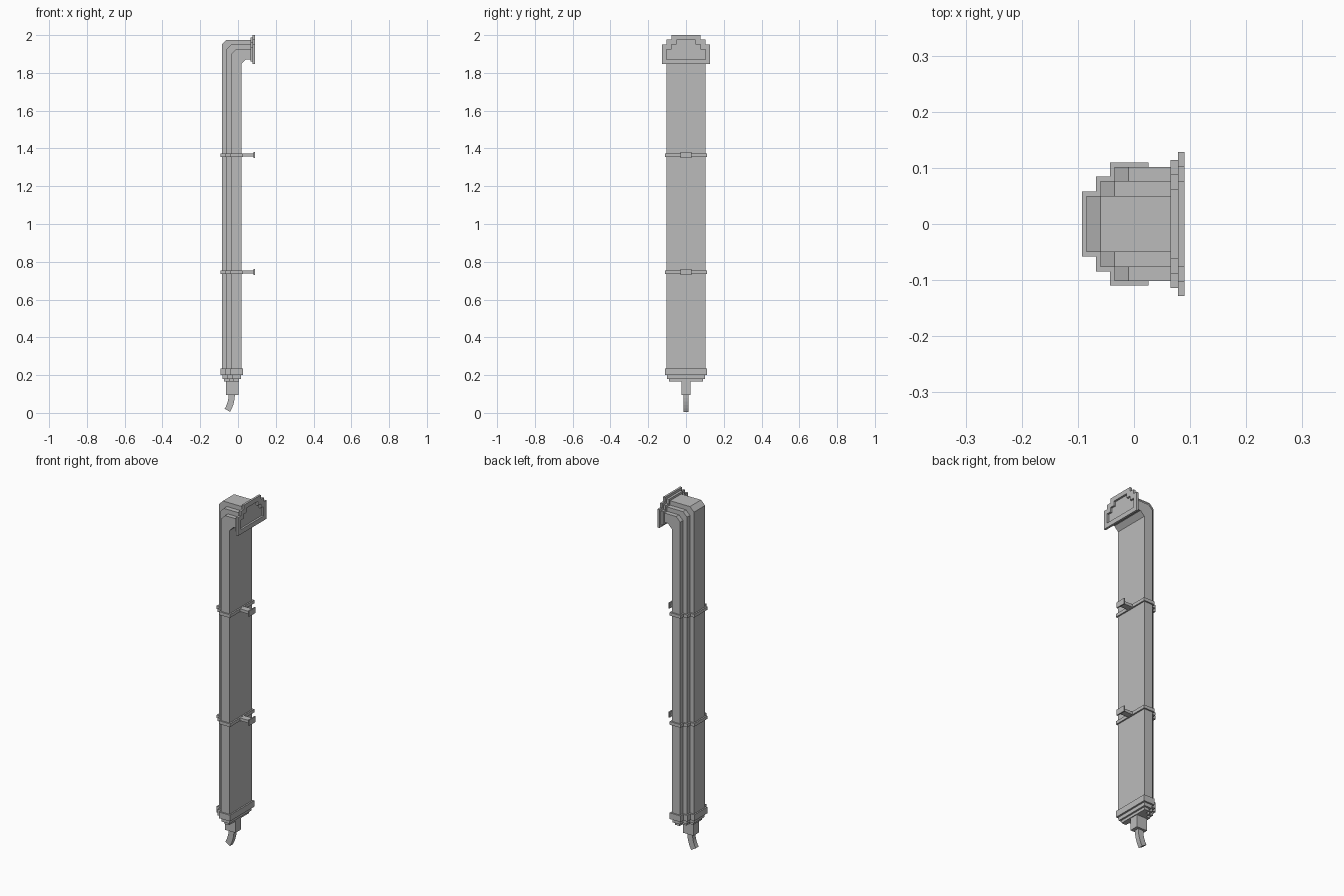
import bpy
import bmesh
from mathutils import Vector

if "Cube" in bpy.data.objects:
    bpy.data.objects.remove(bpy.data.objects["Cube"], do_unlink=True)

# One flat grey for everything
grey = bpy.data.materials.new("plain grey")
grey.use_nodes = True
COLOUR = (0.5, 0.5, 0.5, 1)
grey.diffuse_color = COLOUR
grey.node_tree.nodes["Principled BSDF"].inputs["Base Color"].default_value = COLOUR

FACE, BACK, TOP = -0.085, 0.018, 1.975   # stepped face, flat back, top of bend
CHAMFER = 0.025
WALL = 0.09


def section(grow=0.0):
    """Stepped duct outline as (depth, y), grown outward by an offset."""
    half = []
    for i, y in enumerate((0.05, 0.077, 0.102)):
        x = FACE + 0.025 * i - grow
        if i:
            half.append((x, half[-1][1]))
        half.append((x, y + grow))
    half.append((BACK + grow, half[-1][1]))
    return half + [(x, -y) for x, y in reversed(half)]


def loft(name, rings):
    """Bridge successive closed rings and cap both ends."""
    bm = bmesh.new()
    loops = [[bm.verts.new(p) for p in ring] for ring in rings]
    for a, b in zip(loops, loops[1:]):
        for i in range(len(a)):
            j = (i + 1) % len(a)
            bm.faces.new((a[i], a[j], b[j], b[i]))
    bm.faces.new(loops[0])
    bm.faces.new(loops[-1])
    bmesh.ops.recalc_face_normals(bm, faces=bm.faces)
    mesh = bpy.data.meshes.new(name)
    bm.to_mesh(mesh)
    bm.free()
    mesh.materials.append(grey)
    obj = bpy.data.objects.new(name, mesh)
    bpy.context.collection.objects.link(obj)
    return obj


def level(z, grow=0.0):
    """Outline lying flat at a height."""
    return [(u, y, z) for u, y in section(grow)]


def upright(x, grow=0.0):
    """Outline standing up, facing the wall."""
    return [(x, y, TOP + FACE - u) for u, y in section(grow)]


def box(name, x0, x1, half_y, z0, z1):
    ring = ((x0, -half_y), (x1, -half_y), (x1, half_y), (x0, half_y))
    return loft(name, [[(x, y, z) for x, y in ring] for z in (z0, z1)])


# Duct with a chamfered bend toward the wall
outline = section()
lower_joint = [(u, y, TOP - CHAMFER + FACE - u) for u, y in outline]
upper_joint = [(u + CHAMFER, y, TOP + FACE - u) for u, y in outline]
loft("duct", [level(0.2), lower_joint, upper_joint, upright(0.066)])

# Two-tier wall flange with a recessed opening
loft("wall_flange", [upright(0.065, 0.012), upright(0.078, 0.012),
                     upright(0.078, 0.026), upright(WALL, 0.026),
                     upright(WALL), upright(0.079)])

# Stepped collar closing the bottom
loft("bottom_collar", [level(z, g) for z, g in (
    (0.165, -0.012), (0.18, -0.012), (0.18, -0.002),
    (0.2, -0.002), (0.2, 0.008), (0.235, 0.008))])

# Clamp bands with wall brackets
for label, z in (("lower", 0.745), ("upper", 1.365)):
    loft(label + "_clamp_band", [level(z - 0.009, 0.008), level(z + 0.009, 0.008)])
    box(label + "_bracket_arm", BACK, WALL - 0.005, 0.018, z - 0.008, z + 0.008)
    box(label + "_bracket_plate", WALL - 0.007, WALL, 0.03, z - 0.016, z + 0.016)

# Cable gland and curved cable
box("cable_gland", -0.064, 0.002, 0.025, 0.096, 0.166)
start, bend, end = (Vector(p) for p in ((-0.033, 0.1), (-0.033, 0.053), (-0.056, 0.0135)))
rings = []
for i in range(6):
    t = i / 5
    centre = start * (1 - t) ** 2 + bend * 2 * t * (1 - t) + end * t * t
    along = ((bend - start) * (1 - t) + (end - bend) * t).normalized()
    side = Vector((-along.y, along.x)) * 0.0165
    a, b = centre + side, centre - side
    rings.append([(p.x, y, p.y) for p, y in
                  ((a, -0.013), (b, -0.013), (b, 0.013), (a, 0.013))])
loft("cable", rings)
